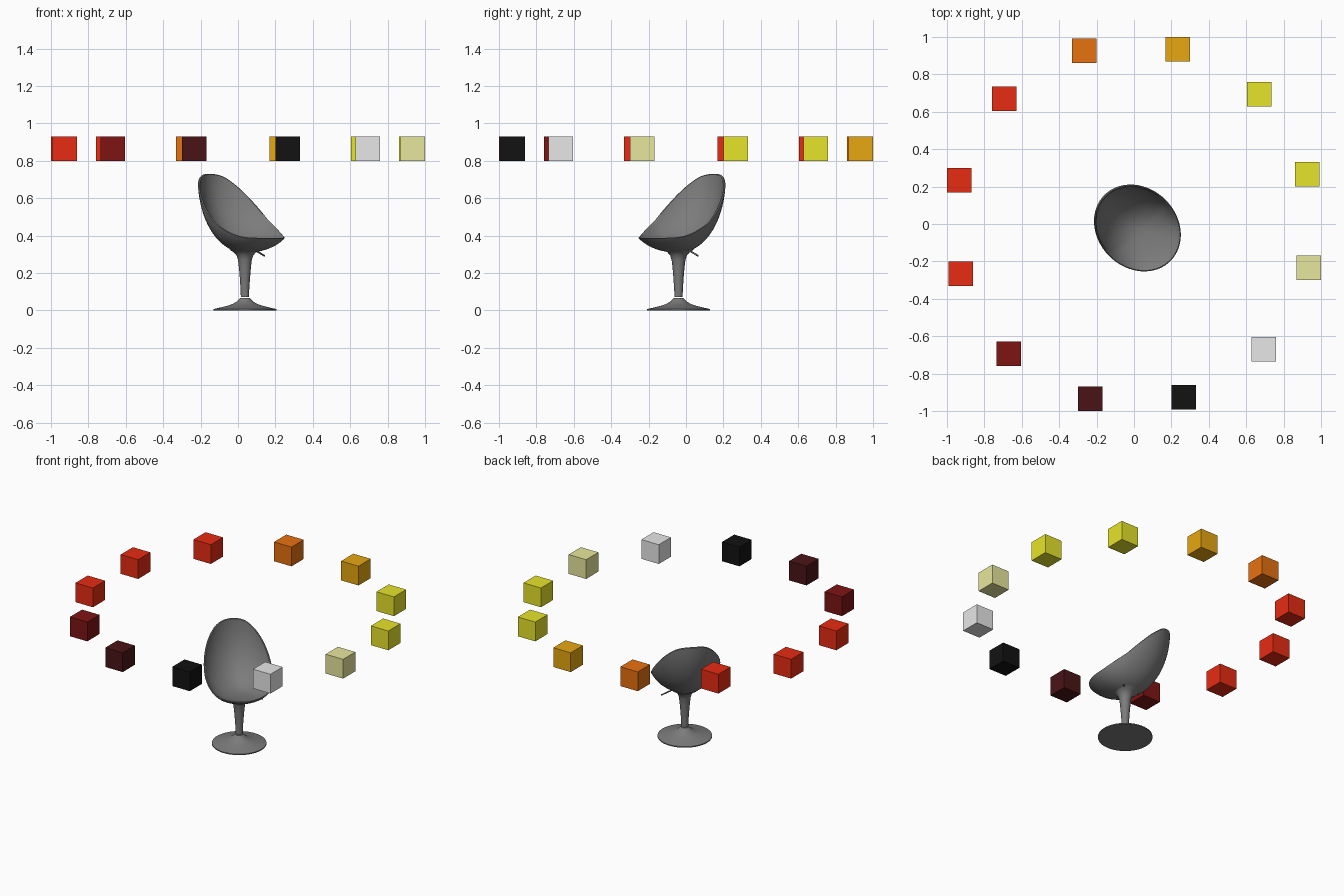
import bpy, bmesh
from math import sin, cos, radians, tau
from mathutils import Matrix, Vector

if "Cube" in bpy.data.objects:
    bpy.data.objects.remove(bpy.data.objects["Cube"], do_unlink=True)


def material(name, *rgb):
    mat = bpy.data.materials.new(name)
    mat.use_nodes = True
    mat.diffuse_color = (*rgb, 1)
    mat.node_tree.nodes["Principled BSDF"].inputs["Base Color"].default_value = (*rgb, 1)
    return mat


grey = material("chair_grey", .2, .2, .2)
black = material("black", .006, .006, .006)
maroon = material("maroon", .068, .007, .008)
dark_red = material("dark_red", .21, .007, .007)
red = material("red", .8, .025, .006)
orange = material("orange", .8, .165, .005)
gold = material("gold", .8, .385, .005)
yellow = material("yellow", .8, .78, .023)
khaki = material("khaki", .8, .8, .34)
white = material("white", .8, .8, .8)

# The chair is modelled facing +x, then turned towards a corner
CHAIR = Matrix.Translation((.037, -.04, 0)) @ Matrix.Rotation(radians(-45), 4, 'Z')
SIDES = 64


def finish(name, bm, mat, matrix, smooth=True):
    bmesh.ops.recalc_face_normals(bm, faces=bm.faces)
    mesh = bpy.data.meshes.new(name)
    bm.to_mesh(mesh)
    bm.free()
    obj = bpy.data.objects.new(name, mesh)
    bpy.context.collection.objects.link(obj)
    obj.matrix_world = matrix
    mesh.materials.append(mat)
    if smooth:
        bpy.ops.object.select_all(action='DESELECT')
        obj.select_set(True)
        bpy.context.view_layer.objects.active = obj
        bpy.ops.object.shade_smooth_by_angle(angle=radians(40))
    return obj


def loft(name, rings, mat):
    """Skin a list of closed rings and cap both ends."""
    bm = bmesh.new()
    rows = [[bm.verts.new(p) for p in ring] for ring in rings]
    for a, b in zip(rows, rows[1:]):
        for i in range(len(a)):
            j = (i + 1) % len(a)
            bm.faces.new((a[i], a[j], b[j], b[i]))
    bm.faces.new(rows[0])
    bm.faces.new(rows[-1])
    return finish(name, bm, mat, CHAIR)


def lathe(name, profile, mat):
    angles = [tau * i / SIDES for i in range(SIDES)]
    return loft(name, [[(r * cos(a), r * sin(a), z) for a in angles] for r, z in profile], mat)


# Pedestal
lathe("base_disc", [(.168, 0), (.168, .007), (.13, .016), (.09, .026), (.065, .035),
                    (.045, .047), (.033, .058), (.025, .067)], grey)
lathe("stem", [(.022, .071), (.023, .11), (.027, .17), (.032, .23), (.037, .27),
               (.045, .295), (.06, .311), (.085, .326)], grey)

# Height of the shell's lip from the back (-) to the front (+)
LIP = [(-.25, .73), (-.235, .72), (-.177, .655), (-.09, .56), (0, .472),
       (.1, .415), (.15, .394), (.19, .386), (.25, .383)]


def lip_height(u):
    for (u0, z0), (u1, z1) in zip(LIP, LIP[1:]):
        if u <= u1:
            return z0 + (z1 - z0) * (u - u0) / (u1 - u0)
    return LIP[-1][1]


def shell_ring(t, bottom, scale):
    """One ring of the bowl: t is 0 at the bottom and 1 at the lip."""
    ring = []
    for i in range(SIDES):
        a = tau * i / SIDES
        u, v = .25 * cos(a), .213 * sin(a)
        # smoothed lip height
        z = sum(lip_height(max(-.25, min(.25, u + d))) for d in (-.015, 0, .015)) / 3
        lean = radians(72 - 16 * cos(a))
        r = sin(t * lean) / sin(lean) * scale
        rise = (1 - cos(t * lean)) / (1 - cos(lean))
        ring.append(((u - .0265) * r, v * r, bottom + (z - bottom) * rise))
    return ring


# Seat shell: outside from the bottom up, over the lip, inside back down
steps = [k / 20 for k in range(1, 21)]
outer = [shell_ring(t, .308, 1) for t in steps]
inner = [shell_ring(t, .345, .955) for t in reversed(steps)]
lip = [[(Vector(p) + Vector(q)) / 2 + Vector((0, 0, .004)) for p, q in zip(outer[-1], inner[0])]]
loft("seat_shell", outer + lip + inner, grey)

# Height lever below the seat's left side
path = [(.06, .335), (.09, .316), (.115, .306), (.147, .292)]
loft("height_lever", [[(.005 * cos(tau * i / 12), y, z + .005 * sin(tau * i / 12))
                       for i in range(12)] for y, z in path], grey)

# Ring of floating colour swatches, one every 30 degrees
swatches = [yellow, yellow, gold, orange, red, red, red, dark_red, maroon, black, white, khaki]
for k, mat in enumerate(swatches):
    angle = radians(16 + 30 * k)
    bm = bmesh.new()
    bmesh.ops.create_cube(bm, size=.131)
    place = Matrix.Translation((.963 * cos(angle), .963 * sin(angle), .864))
    finish(f"swatch_cube_{k + 1}", bm, mat, place, smooth=False)
